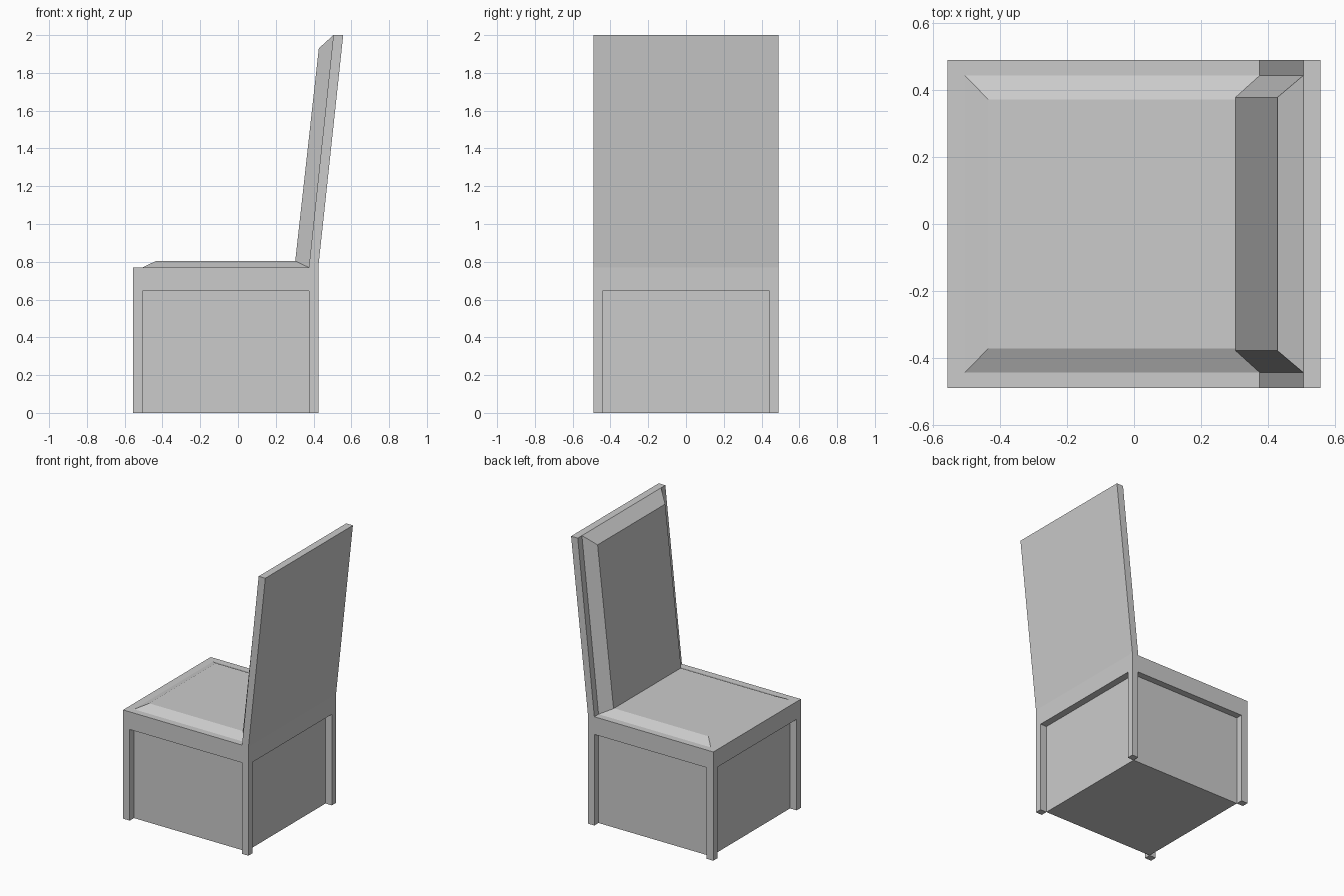
import bpy
import bmesh

if "Cube" in bpy.data.objects:
    bpy.data.objects.remove(bpy.data.objects["Cube"])

FRONT, REAR, HALF_W = -0.557, 0.425, 0.49      # outer footprint
IN_FRONT, IN_REAR, IN_W = -0.505, 0.375, 0.443  # footprint inside the legs
RAIL_Z, SEAT_Z, TOP_Z = 0.645, 0.77, 2.0
TOP_FRONT, TOP_REAR = 0.505, 0.557              # top of the leaning back


def loft(name, ring_a, ring_b):
    """Closed solid between two four-point rings."""
    bm = bmesh.new()
    a = [bm.verts.new(p) for p in ring_a]
    b = [bm.verts.new(p) for p in ring_b]
    bm.faces.new(a)
    bm.faces.new(b)
    for i in range(4):
        j = (i + 1) % 4
        bm.faces.new((a[i], a[j], b[j], b[i]))
    bmesh.ops.recalc_face_normals(bm, faces=bm.faces)
    mesh = bpy.data.meshes.new(name)
    bm.to_mesh(mesh)
    bm.free()
    obj = bpy.data.objects.new(name, mesh)
    bpy.context.collection.objects.link(obj)
    return obj


def rect(x0, x1, y0, y1, z):
    return [(x0, y0, z), (x1, y0, z), (x1, y1, z), (x0, y1, z)]


def box(name, x0, x1, y0, y1, z0, z1):
    return loft(name, rect(x0, x1, y0, y1, z0), rect(x0, x1, y0, y1, z1))


def sloped(p, q, w):
    """Rectangle of half width w whose side edge runs from p to q in xz."""
    return [(p[0], -w, p[1]), (q[0], -w, q[1]), (q[0], w, q[1]), (p[0], w, p[1])]


# Seat frame and the recessed panels under it
box("seat_frame", FRONT, REAR, -HALF_W, HALF_W, RAIL_Z, SEAT_Z)
box("panel_box", IN_FRONT, IN_REAR, -IN_W, IN_W, 0, RAIL_Z)

# Corner legs, mirrored across the width
for label, x0, x1 in (("front", FRONT, IN_FRONT), ("rear", IN_REAR, REAR)):
    leg = box(label + "_legs", x0, x1, IN_W, HALF_W, 0, RAIL_Z)
    leg.modifiers.new("mirror", 'MIRROR').use_axis = (False, True, False)

# Leaning backrest
loft("backrest",
     rect(IN_REAR, REAR, -HALF_W, HALF_W, SEAT_Z),
     rect(TOP_FRONT, TOP_REAR, -HALF_W, HALF_W, TOP_Z))

# Bevelled cushions, mitred where they meet
loft("seat_cushion",
     rect(IN_FRONT, IN_REAR, -IN_W, IN_W, SEAT_Z),
     rect(-0.435, 0.303, -0.372, 0.372, 0.804))
loft("back_cushion",
     sloped((IN_REAR, SEAT_Z), (TOP_FRONT, TOP_Z), IN_W),
     sloped((0.303, 0.804), (0.428, 1.93), 0.378))
